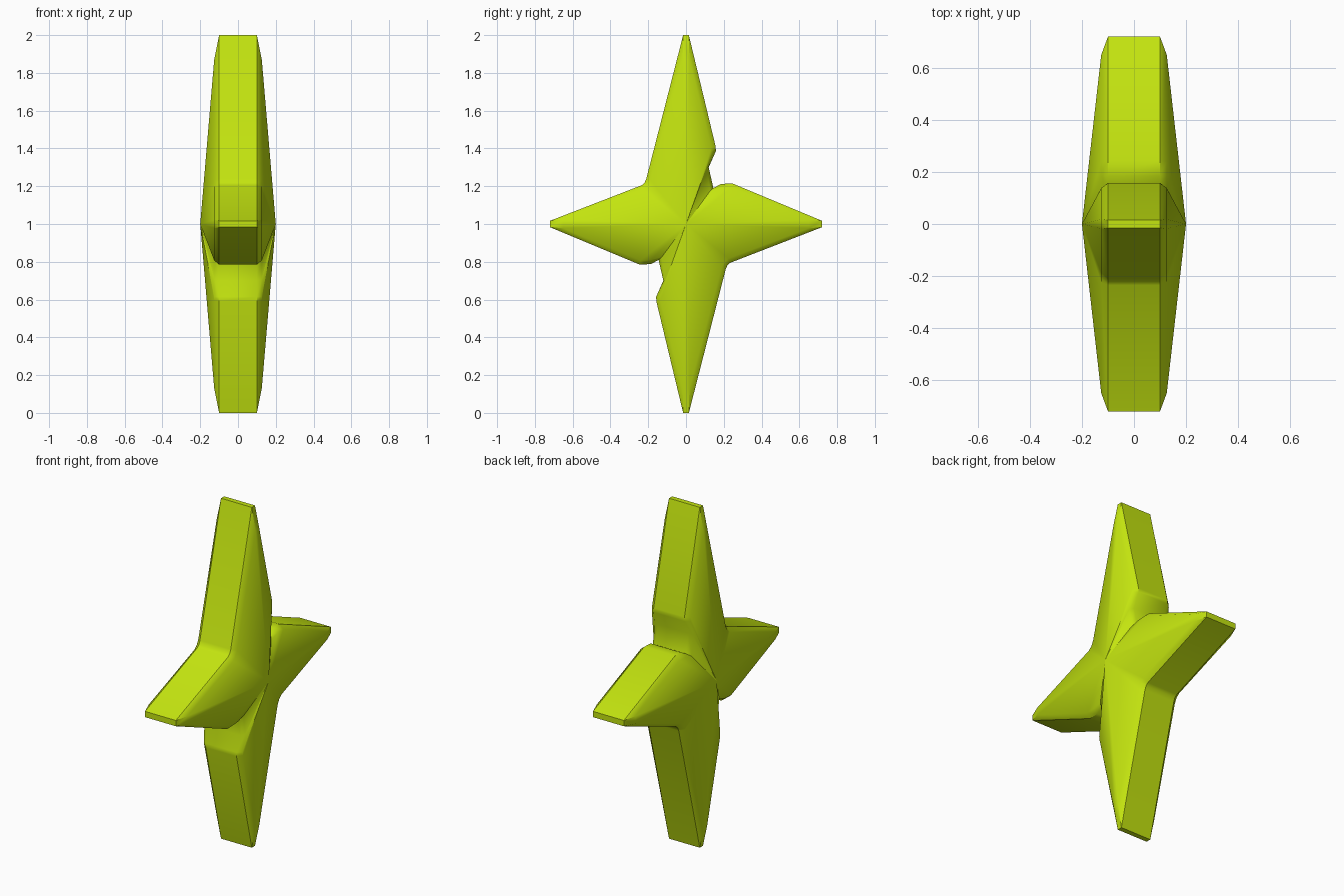
import bpy, bmesh, math

if "Cube" in bpy.data.objects:
    bpy.data.objects.remove(bpy.data.objects["Cube"])

CENTRE_Z = 1.0
# x of the side wall, of the bevelled face rim, and of the raised centre
WALL_X, RIM_X, PEAK_X = 0.10, 0.126, 0.20

# Half of the star outline (y, z about the centre), each with its inset rim point
HALF = [
    ((0.015, 1.0), (0.018, 0.87)),        # top tip
    ((0.157, 0.41), (0.135, 0.405)),      # shoulder of the notch
    ((0.158, 0.385), (0.138, 0.385)),
    ((0.12, 0.30), (0.112, 0.29)),        # notch
    ((0.145, 0.19), (0.128, 0.175)),
    ((0.185, 0.212), (0.185, 0.190)),     # side arm
    ((0.245, 0.215), (0.240, 0.193)),
    ((0.72, 0.017), (0.65, 0.022)),       # side tip
    ((0.72, -0.017), (0.65, -0.022)),
    ((0.235, -0.205), (0.225, -0.183)),   # rounded inner corner
    ((0.220, -0.217), (0.204, -0.200)),
    ((0.210, -0.240), (0.188, -0.232)),
    ((0.015, -1.0), (0.018, -0.87)),      # bottom tip
]


def turn(p):
    return (-p[0], -p[1])


# The other half is the same outline turned by 180 degrees
points = HALF + [(turn(o), turn(i)) for o, i in HALF]
n = len(points)

bm = bmesh.new()


def ring(x, which):
    return [bm.verts.new((x, p[which][0], CENTRE_Z + p[which][1])) for p in points]


def bridge(a, b):
    for i in range(n):
        j = (i + 1) % n
        bm.faces.new((a[i], a[j], b[j], b[i]))


# Side wall, then a bevel and a raised fan on each face
walls = [ring(s * WALL_X, 0) for s in (-1, 1)]
bridge(*walls)
for s, wall in zip((-1, 1), walls):
    rim = ring(s * RIM_X, 1)
    bridge(wall, rim)
    peak = bm.verts.new((s * PEAK_X, 0, CENTRE_Z))
    for i in range(n):
        bm.faces.new((rim[i], rim[(i + 1) % n], peak))
bmesh.ops.recalc_face_normals(bm, faces=bm.faces)

mesh = bpy.data.meshes.new("four_point_star")
bm.to_mesh(mesh)
bm.free()
star = bpy.data.objects.new("four_point_star", mesh)
bpy.context.collection.objects.link(star)

# Yellow-green colour
mat = bpy.data.materials.new("lime")
mat.diffuse_color = (0.55, 0.78, 0.005, 1)
mat.use_nodes = True
mat.node_tree.nodes["Principled BSDF"].inputs["Base Color"].default_value = mat.diffuse_color
mesh.materials.append(mat)

# Soft ridges, crisp rims
bpy.context.view_layer.objects.active = star
star.select_set(True)
bpy.ops.object.shade_smooth_by_angle(angle=math.radians(35))
